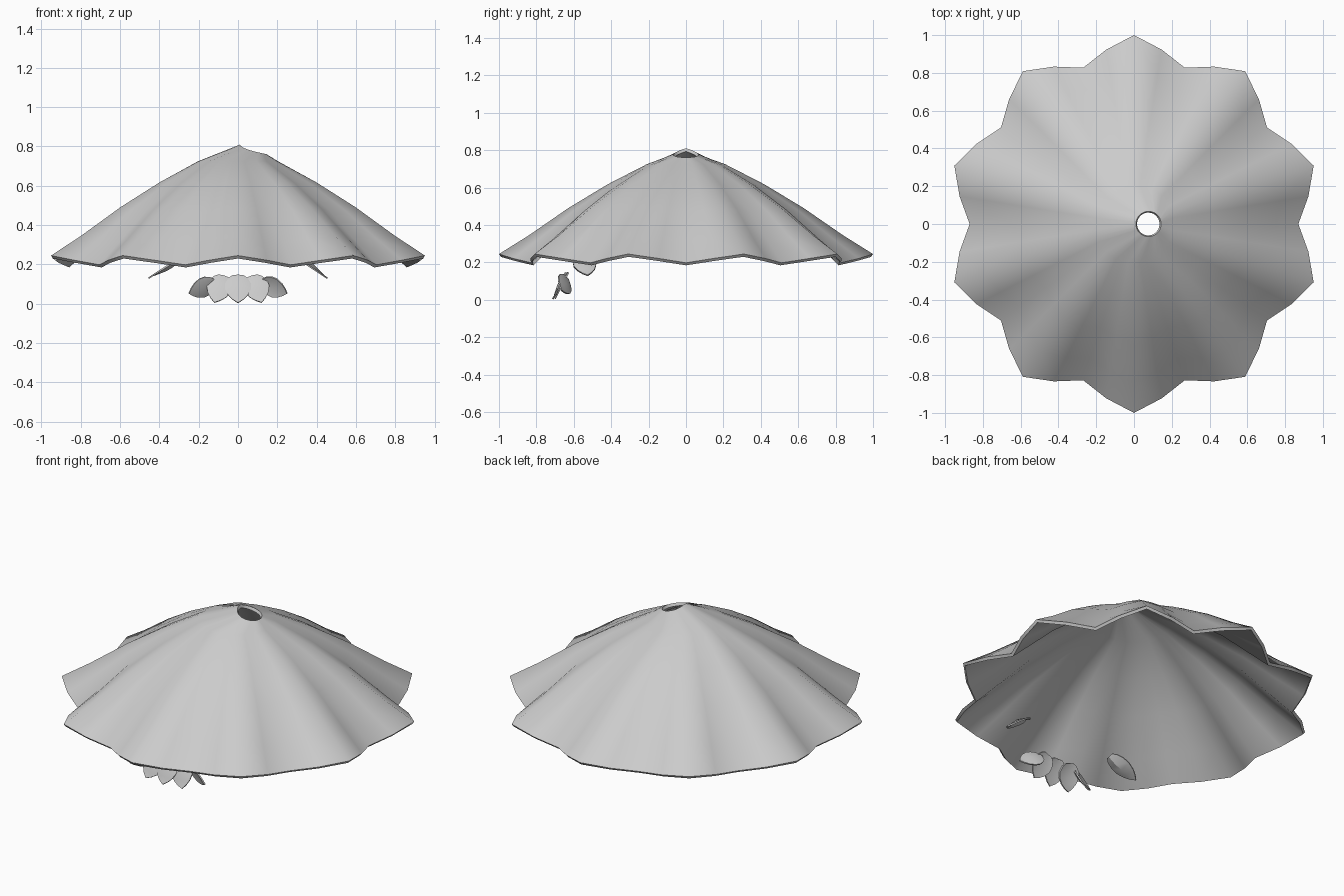
import bpy, math
from mathutils import Vector

if "Cube" in bpy.data.objects:
    bpy.data.objects.remove(bpy.data.objects["Cube"])


def add_mesh(name, verts, faces, thickness, offset, angle):
    me = bpy.data.meshes.new(name)
    me.from_pydata(verts, [], faces)
    me.update()
    ob = bpy.data.objects.new(name, me)
    bpy.context.collection.objects.link(ob)
    bpy.ops.object.select_all(action='DESELECT')
    bpy.context.view_layer.objects.active = ob
    ob.select_set(True)
    m = ob.modifiers.new("thickness", 'SOLIDIFY')
    m.thickness = thickness
    m.offset = offset
    bpy.ops.object.modifier_apply(modifier=m.name)
    bpy.ops.object.shade_smooth_by_angle(angle=math.radians(angle))
    return ob


# Pleated canopy: ten ridges, opening shifted sideways from the peak
N = 40
PROFILE = [(.13, .763), (.21, .725), (.42, .617), (.63, .49), (.84, .345), (1.0, .245)]
verts, faces = [], []
for j in range(N):
    a = 2 * math.pi * j / N
    x, y = .077 + .067 * math.cos(a), .067 * math.sin(a)
    verts.append((x, y, .813 - .36 * math.hypot(x, y)))
for t, z in PROFILE[1:]:
    for j in range(N):
        a = 2 * math.pi * j / N
        valley = (1 + math.cos(10 * a)) / 2      # 1 in a valley, 0 on a ridge
        r = t * (1 - .13 * t * valley)
        verts.append((r * math.cos(a), r * math.sin(a), z - .047 * t * t * valley))
for i in range(len(PROFILE) - 1):
    for j in range(N):
        k = (j + 1) % N
        faces.append((i * N + j, (i + 1) * N + j, (i + 1) * N + k, i * N + k))
add_mesh("canopy", verts, faces, .018, -1, 50)

# Pointed petal: rounded base, widest near the middle, folded along its spine
OUTLINE = [(0, .4), (.1, .72), (.3, .98), (.5, 1), (.72, .75), (.88, .4)]


def petal(name, base, tip, half_width, across, crease):
    base, tip = Vector(base), Vector(tip)
    axis = tip - base
    normal = axis.cross(Vector(across)).normalized()
    side = normal.cross(axis).normalized()
    v, f = [], []
    for u, w in OUTLINE:
        mid = base + axis * u
        for s in (-1, 0, 1):
            bump = crease * math.sin(math.pi * min(1, .15 + u)) if s == 0 else 0
            v.append(mid + side * s * w * half_width + normal * bump)
    v.append(tip)
    for i in range(len(OUTLINE) - 1):
        for s in (0, 1):
            p = i * 3 + s
            f.append((p, p + 1, p + 4, p + 3))
    n = len(v) - 1
    f += [(n - 3, n - 2, n), (n - 2, n - 1, n)]
    add_mesh(name, v, f, .008, 0, 30)


# Front fan of five petals
petal("fan_petal_centre", (0, -.638, .143), (0, -.712, .004), .066, (1, 0, 0), .012)
for s, tag in ((-1, "left"), (1, "right")):
    petal("fan_petal_inner_" + tag, (s * .075, -.632, .14), (s * .12, -.7, .006),
          .064, (1, 0, 0), .012)
    petal("fan_petal_outer_" + tag, (s * .12, -.635, .108), (s * .25, -.668, .052),
          .056, (0, -.5, 1), -.012)
    # Side petals under the canopy
    petal("side_petal_" + tag, (s * .295, -.555, .235), (s * .455, -.525, .13),
          .06, (0, 1, 0), .018)
